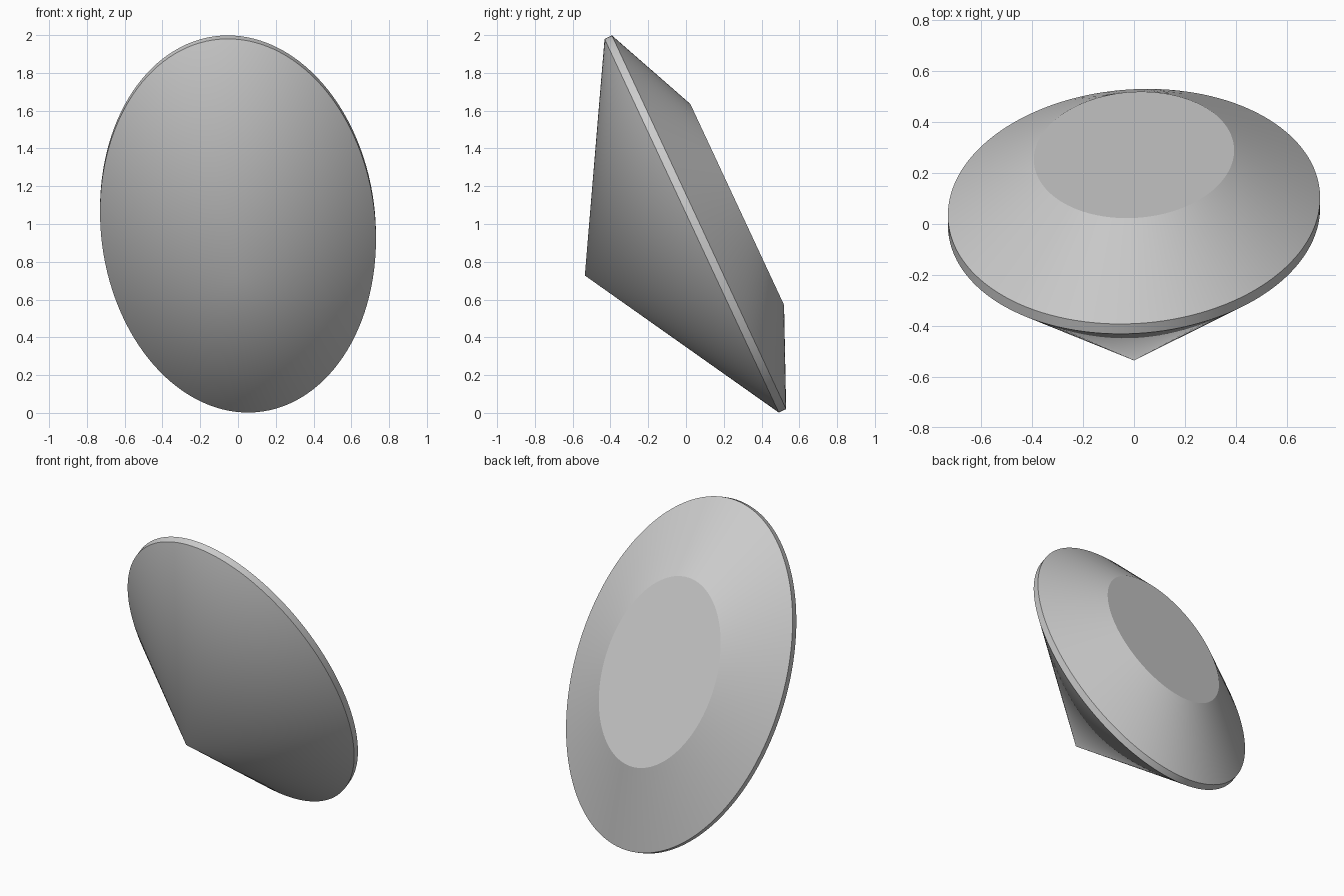
import bpy, bmesh, math
from mathutils import Matrix

if "Cube" in bpy.data.objects:
    bpy.data.objects.remove(bpy.data.objects["Cube"])

SEGMENTS = 128
A, B = 0.727, 1.0937                    # half-axes of the oval girdle
TILT = Matrix.Rotation(math.radians(-65), 4, 'X') @ Matrix.Rotation(math.radians(-5), 4, 'Z')
PLACE = Matrix.Translation((0, 0.03, 0.991)) @ TILT
# profile as (scale of oval, height along gem axis): girdle bottom, girdle top, table
RINGS = [(1.0, 0.0), (1.0, 0.043), (0.538, 0.266)]
TIP = -0.624

bm = bmesh.new()
rings = []
for s, h in RINGS:
    rings.append([bm.verts.new((A * s * math.cos(t), B * s * math.sin(t), h))
                  for t in (2 * math.pi * i / SEGMENTS for i in range(SEGMENTS))])
tip = bm.verts.new((0, 0, TIP))

# pavilion cone, girdle band, crown slope and flat table
for i in range(SEGMENTS):
    j = (i + 1) % SEGMENTS
    bm.faces.new((tip, rings[0][j], rings[0][i]))
    for lo, hi in zip(rings, rings[1:]):
        bm.faces.new((lo[i], lo[j], hi[j], hi[i]))
bm.faces.new(rings[-1])
bm.transform(PLACE)
bmesh.ops.recalc_face_normals(bm, faces=bm.faces)

mesh = bpy.data.meshes.new("gemstone")
bm.to_mesh(mesh)
bm.free()
gem = bpy.data.objects.new("gemstone", mesh)
bpy.context.collection.objects.link(gem)
bpy.context.view_layer.objects.active = gem
gem.select_set(True)
bpy.ops.object.shade_smooth_by_angle(angle=math.radians(18))
